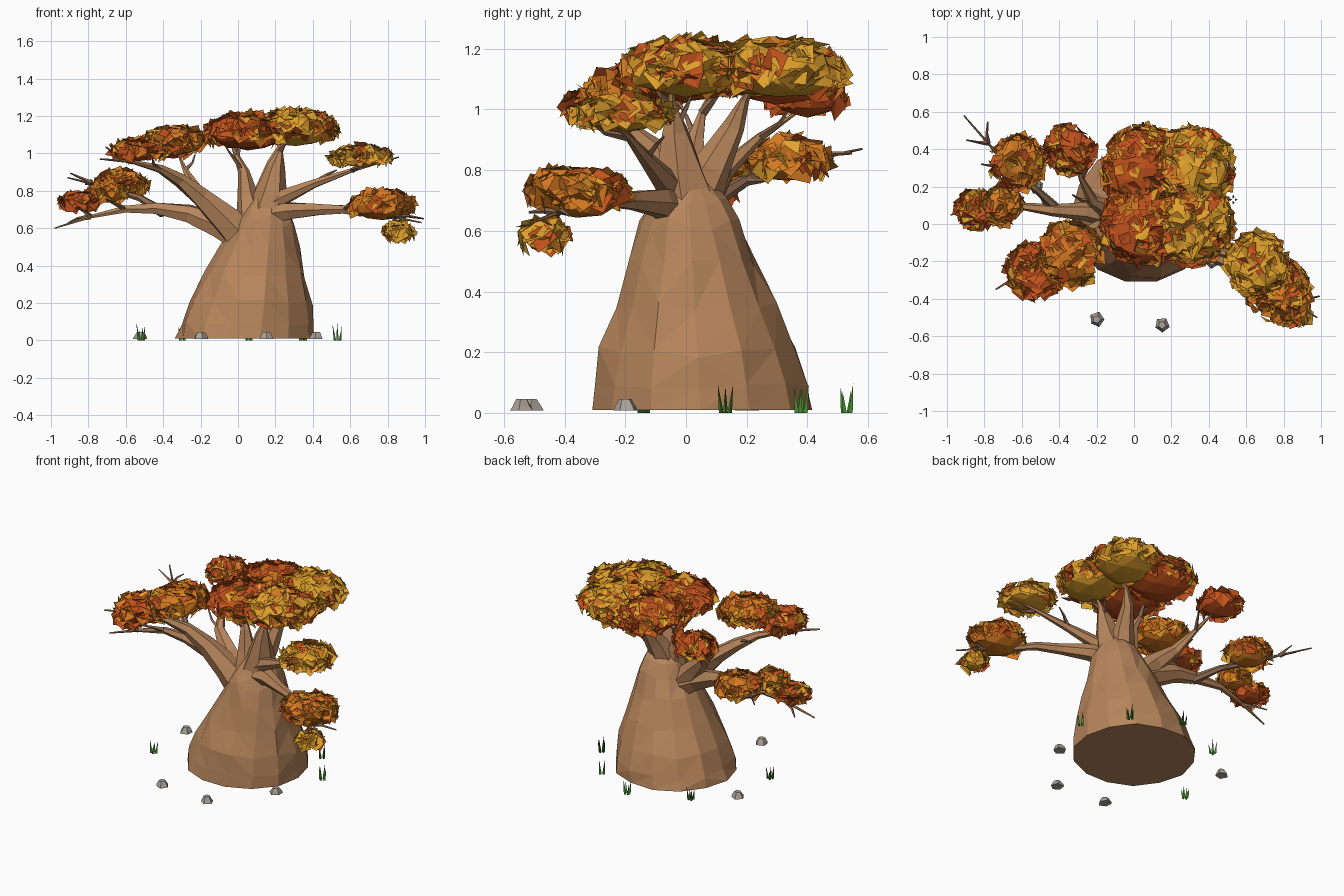
import bpy, bmesh, math, random
from mathutils import Vector, Matrix

if "Cube" in bpy.data.objects:
    bpy.data.objects.remove(bpy.data.objects["Cube"])

random.seed(7)


def mat(name, *rgb):
    m = bpy.data.materials.new(name)
    m.diffuse_color = (*rgb, 1)
    m.use_nodes = True
    m.node_tree.nodes["Principled BSDF"].inputs["Base Color"].default_value = m.diffuse_color
    return m


BARK = mat("bark", .47, .235, .105)
DARK_BARK = mat("dark_bark", .27, .145, .08)
LEAVES = [mat("leaf_red", .55, .085, .012), mat("leaf_orange", .66, .19, .015), mat("leaf_yellow", .76, .36, .025)]
STONE = mat("stone", .42, .37, .32)
GRASS = mat("grass", .06, .25, .03)


def finish(bm, name, mats):
    me = bpy.data.meshes.new(name)
    bm.to_mesh(me)
    bm.free()
    for m in mats:
        me.materials.append(m)
    bpy.context.collection.objects.link(bpy.data.objects.new(name, me))


def jitter(s):
    return Vector([random.uniform(-s, s) for _ in range(3)])


def loft(bm, rings):
    """Bridge closed rings of points and cap both ends."""
    loops = [[bm.verts.new(p) for p in ring] for ring in rings]
    n = len(loops[0])
    for a, b in zip(loops, loops[1:]):
        for i in range(n):
            j = (i + 1) % n
            bm.faces.new((a[i], a[j], b[j], b[i]))
    bm.faces.new(loops[0][::-1])
    bm.faces.new(loops[-1])


def ring(c, r, n, wobble, turn=0.0, q=None):
    """Uneven circle of n points around c."""
    out = []
    for k in range(n):
        t = math.tau * k / n + turn
        p = Vector((math.cos(t), math.sin(t), 0)) * r * random.uniform(1 - wobble, 1 + wobble)
        out.append(Vector(c) + (q @ p if q else p))
    return out


def tube(bm, pts, r0, sides):
    """Tapered tube along pts."""
    last = len(pts) - 1
    rings = []
    for i, p in enumerate(pts):
        q = (pts[min(i + 1, last)] - pts[max(i - 1, 0)]).to_track_quat('Z', 'Y')
        rings.append(ring(p, r0 * (1 - i / last) ** 1.5 + .004, sides, .1, 0, q))
    loft(bm, rings)


def bend(ctrl):
    """Two slightly crooked points per span of a smooth path."""
    c = [Vector(p) for p in ctrl]
    c = [c[0] * 2 - c[1]] + c + [c[-1] * 2 - c[-2]]
    out = []
    for a, b, d, e in zip(c, c[1:], c[2:], c[3:]):
        for t in (0, .5):
            out.append((b * 2 + (d - a) * t + (a * 2 - b * 5 + d * 4 - e) * t * t
                        + (b * 3 - a - d * 3 + e) * t ** 3) / 2 + jitter(.008))
    return out + [c[-2]]


# trunk: flared bottle shape leaning slightly right
bm = bmesh.new()
rings = []
for z, r in ((.01, .375), (.09, .36), (.2, .33), (.35, .27), (.5, .212), (.62, .17), (.69, .132), (.76, .08)):
    pts = ring((.035 + .16 * z, .05 - .06 * z, z), r, 14, .025)
    if .05 < z < .7:
        for p in pts:
            p.z += random.uniform(-.02, .02)
    rings.append(pts)
loft(bm, rings)
bmesh.ops.triangulate(bm, faces=[f for f in bm.faces if len(f.verts) == 4])
finish(bm, "trunk", [BARK])


def limb(name, r0, *ctrl, twigs=4, mats=BARK):
    """Crooked branch with forked bare twigs on its outer half."""
    pts = bend(ctrl)
    bm = bmesh.new()
    tube(bm, pts, r0, 6)
    finish(bm, name, [mats])
    bm = bmesh.new()
    for k in range(twigs):
        i = len(pts) - 2 - k % 3
        d = (pts[i + 1] - pts[i]).normalized()
        side = d.cross(Vector((0, 0, 1))).normalized() * (-1) ** k
        end = pts[i] + (d * .7 + side * .6 + Vector((0, 0, random.uniform(0, .6)))) * random.uniform(.11, .18)
        tube(bm, [pts[i], pts[i].lerp(end, .5) + jitter(.015), end], .012, 4)
    if twigs:
        finish(bm, name + "_twigs", [DARK_BARK])
    else:
        bm.free()


limb("low_left_branch", .085, (.05, .03, .53), (-.27, .06, .675), (-.6, .09, .695), (-.98, .05, .6))
limb("back_left_branch", .024, (-.4, .07, .69), (-.66, .3, .81), (-.91, .58, .87), mats=DARK_BARK)
limb("high_left_branch", .1, (.08, 0, .5), (-.2, -.05, .77), (-.42, -.16, .925), (-.74, -.35, .97))
limb("rear_branch", .085, (0, .02, .58), (-.22, .13, .8), (-.32, .38, 1), twigs=2)
limb("low_right_branch", .06, (.14, -.03, .68), (.42, -.16, .7), (.7, -.34, .68), (.98, -.5, .63))
limb("high_right_branch", .06, (.13, -.02, .7), (.4, -.14, .84), (.86, -.26, .98), twigs=2)
limb("middle_branch", .12, (.15, 0, .66), (.2, -.04, .92), (.26, -.05, 1.08), twigs=2)
limb("middle_back_branch", .09, (.12, .02, .66), (.19, .16, .95), (.27, .22, 1.08), twigs=0)
limb("middle_left_branch", .08, (.08, 0, .65), (.03, .03, .9), (-.04, .08, 1.06), twigs=2)


def foliage(name, x, y, z, rx, rz, main):
    """Faceted blob covered with folded leaf cards."""
    bm = bmesh.new()
    c, r = Vector((x, y, z)), Vector((rx, rx, rz))
    for v in bmesh.ops.create_icosphere(bm, subdivisions=2, radius=1)["verts"]:
        v.co = c + v.co * r * random.uniform(.82, .98)
    for f in bm.faces:
        f.material_index = main
    for _ in range(int(25 + 2600 * rx * rx)):
        h, t = random.uniform(-.45, 1), random.uniform(0, math.tau)
        s = math.sqrt(1 - h * h)
        d = Vector((s * math.cos(t), s * math.sin(t), h))
        n = Vector((d.x / rx, d.y / rx, d.z / rz)).normalized() + jitter(.5)
        q = n.to_track_quat('Z', 'Y').to_matrix() @ Matrix.Rotation(random.uniform(0, math.tau), 3, 'Z')
        k = random.uniform(.032, .048)
        quad = [bm.verts.new(c + d * r * .98 + q @ Vector(p) * k)
                for p in ((-1, -.7, -.2), (.8, -.8, .15), (1, .7, -.2), (-.7, .9, .15))]
        col = main if random.random() < .5 else random.randrange(3)
        for tri in ((0, 1, 2), (0, 2, 3)):
            bm.faces.new([quad[i] for i in tri]).material_index = col
    finish(bm, name, LEAVES)


# broad crown: two by two overlapping blobs
for i, x in enumerate((.05, .31)):
    for j, y in enumerate((0, .3)):
        foliage(f"crown_{i}_{j}", x, y, 1.11 + .02 * i, .22, .1, 2 * i)
# outer clusters
foliage("left_cluster_inner", -.34, -.16, 1.06, .17, .08, 1)
foliage("left_cluster_outer", -.53, -.25, 1.01, .15, .06, 0)
foliage("rear_cluster", -.34, .4, 1.04, .13, .075, 0)
foliage("back_left_cluster", -.62, .33, .83, .14, .075, 1)
foliage("low_left_cluster_tip", -.84, .08, .74, .1, .05, 0)
foliage("low_left_cluster", -.7, .1, .79, .1, .06, 1)
foliage("high_right_cluster", .66, -.21, .98, .16, .06, 2)
foliage("low_right_cluster", .77, -.36, .72, .17, .085, 1)
foliage("drooping_right_cluster", .86, -.47, .58, .075, .05, 2)

# stones
for i, (x, y) in enumerate([(-.2, -.51), (.15, -.54), (.42, -.2), (-.52, .2)]):
    bm = bmesh.new()
    loft(bm, [ring((x, y, z), w, 5, .12, i) for w, z in ((.04, .008), (.034, .022), (.02, .045))])
    finish(bm, f"stone_{i + 1}", [STONE])

# grass tufts of pointed blades
for i, (x, y) in enumerate([(.53, .13), (.06, .53), (-.52, -.14), (.35, .38), (-.3, .38)]):
    bm = bmesh.new()
    for p in ring((x, y, 0), .014, 4, 0, i):
        base = [bm.verts.new(b) for b in ring(p, .009, 3, 0, i)]
        lean = (p - Vector((x, y, 0))) * .8
        tip = bm.verts.new(p + lean + Vector((0, 0, random.uniform(.06, .1))))
        for j in range(3):
            bm.faces.new((base[j], base[(j + 1) % 3], tip))
    finish(bm, f"grass_tuft_{i + 1}", [GRASS])
